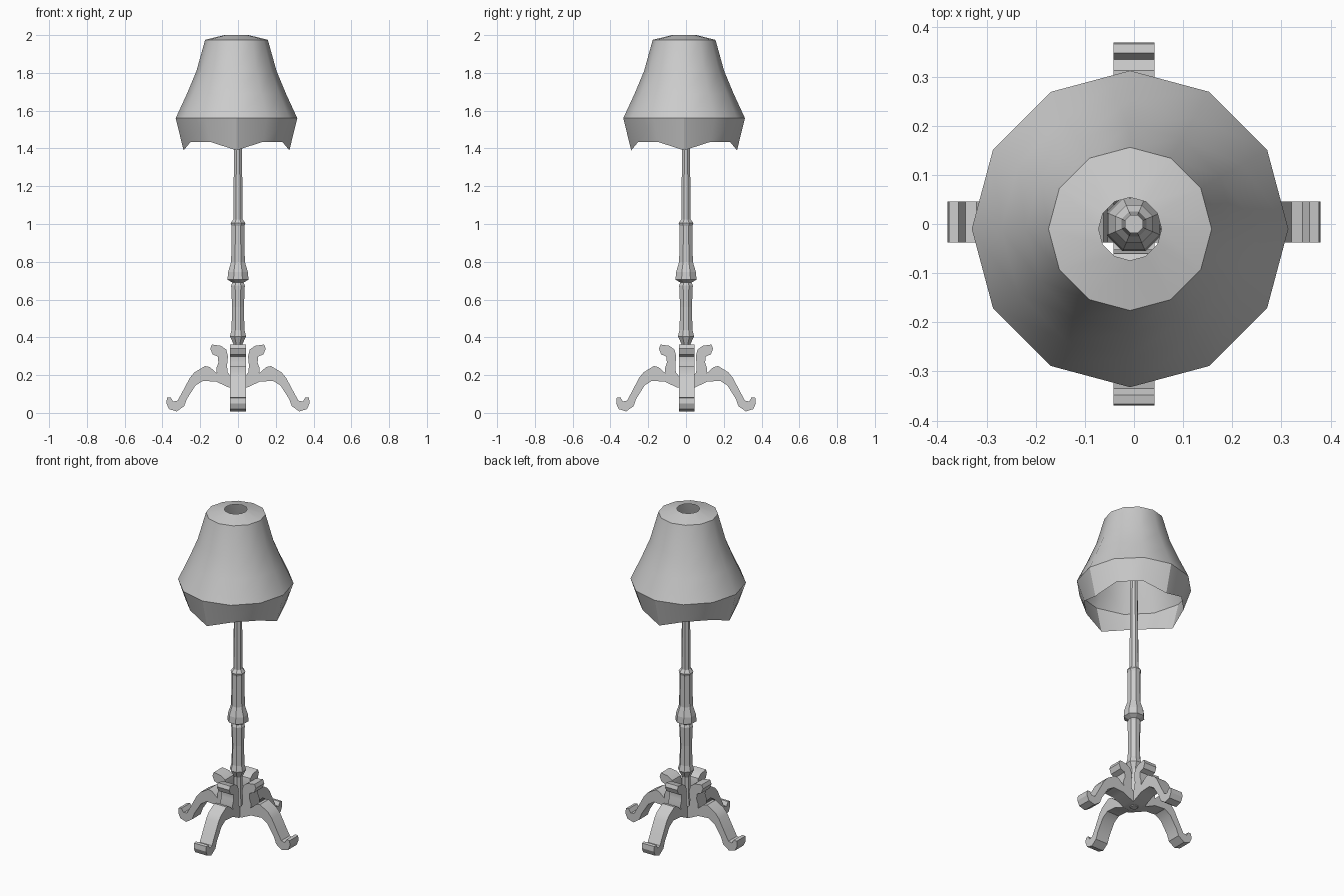
import bpy, bmesh
from math import sin, cos, pi, radians
from mathutils import Matrix

if "Cube" in bpy.data.objects:
    bpy.data.objects.remove(bpy.data.objects["Cube"])


def finish(bm, name, angle=None):
    bmesh.ops.recalc_face_normals(bm, faces=bm.faces)
    me = bpy.data.meshes.new(name)
    bm.to_mesh(me)
    bm.free()
    ob = bpy.data.objects.new(name, me)
    bpy.context.collection.objects.link(ob)
    if angle:
        bpy.ops.object.select_all(action='DESELECT')
        ob.select_set(True)
        bpy.context.view_layer.objects.active = ob
        bpy.ops.object.shade_smooth_by_angle(angle=radians(angle))
    return ob


def lathe(name, profile, sides, turn=0, centre=(0, 0), caps=False, angle=None, hem=None):
    """Rings of (radius, z); hem gives z offsets repeated around the first ring."""
    bm = bmesh.new()
    rings = []
    for k, (r, z) in enumerate(profile):
        ring = []
        for i in range(sides):
            a = turn + 2 * pi * i / sides
            dz = hem[i % len(hem)] if hem and k == 0 else 0
            ring.append(bm.verts.new((centre[0] + r * cos(a), centre[1] + r * sin(a), z + dz)))
        rings.append(ring)
    for lo, hi in zip(rings, rings[1:]):
        for i in range(sides):
            j = (i + 1) % sides
            bm.faces.new((lo[i], lo[j], hi[j], hi[i]))
    if caps:
        bm.faces.new(rings[0][::-1])
        bm.faces.new(rings[-1])
    return finish(bm, name, angle)


# Lampshade: thin open shell with a hem dipping at four points
lathe("lampshade",
      [(0.28, 1.39), (0.322, 1.56), (0.262, 1.69), (0.212, 1.81), (0.166, 1.975), (0.064, 2.0)],
      12, centre=(-0.008, -0.01), angle=32, hem=[0, 0.045, 0.045])

# Turned pole
lathe("pole",
      [(0.022, 0.13), (0.03, 0.15), (0.026, 0.365), (0.046, 0.405), (0.037, 0.44),
       (0.034, 0.56), (0.039, 0.675), (0.032, 0.69), (0.06, 0.705), (0.057, 0.745),
       (0.039, 0.80), (0.037, 0.99), (0.042, 1.005), (0.027, 1.025), (0.022, 1.45), (0.02, 1.62)],
      8, turn=pi / 8, caps=True)

# Scrolled feet: side outline extruded to width
LEG = [(0.0, 0.135), (0.05, 0.135), (0.115, 0.165), (0.185, 0.17), (0.225, 0.145),
       (0.27, 0.075), (0.285, 0.035), (0.325, 0.008), (0.365, 0.02), (0.379, 0.05),
       (0.376, 0.08), (0.357, 0.083), (0.343, 0.06), (0.32, 0.065), (0.295, 0.11),
       (0.255, 0.185), (0.23, 0.215), (0.175, 0.248), (0.15, 0.243), (0.112, 0.21),
       (0.115, 0.235), (0.104, 0.265), (0.106, 0.298), (0.135, 0.31), (0.147, 0.34),
       (0.138, 0.362), (0.09, 0.355), (0.062, 0.335), (0.053, 0.30), (0.058, 0.25),
       (0.055, 0.215), (0.035, 0.19), (0.0, 0.18)]


def leg(name, turn, shift, scale):
    bm = bmesh.new()
    half = 0.0415
    face = bm.faces.new([bm.verts.new((x * scale, -half, z)) for x, z in LEG])
    out = bmesh.ops.extrude_face_region(bm, geom=[face])
    moved = [v for v in out["geom"] if isinstance(v, bmesh.types.BMVert)]
    bmesh.ops.translate(bm, verts=moved, vec=(0, 2 * half, 0))
    bmesh.ops.transform(bm, verts=bm.verts,
                        matrix=Matrix.Translation((*shift, 0)) @ Matrix.Rotation(turn, 4, 'Z'))
    finish(bm, name, 30)


for i, name in enumerate(["right_leg", "back_leg", "left_leg", "front_leg"]):
    sideways = i % 2 == 0
    leg(name, i * pi / 2, (0, 0.004) if sideways else (0, 0), 1.0 if sideways else 0.975)
